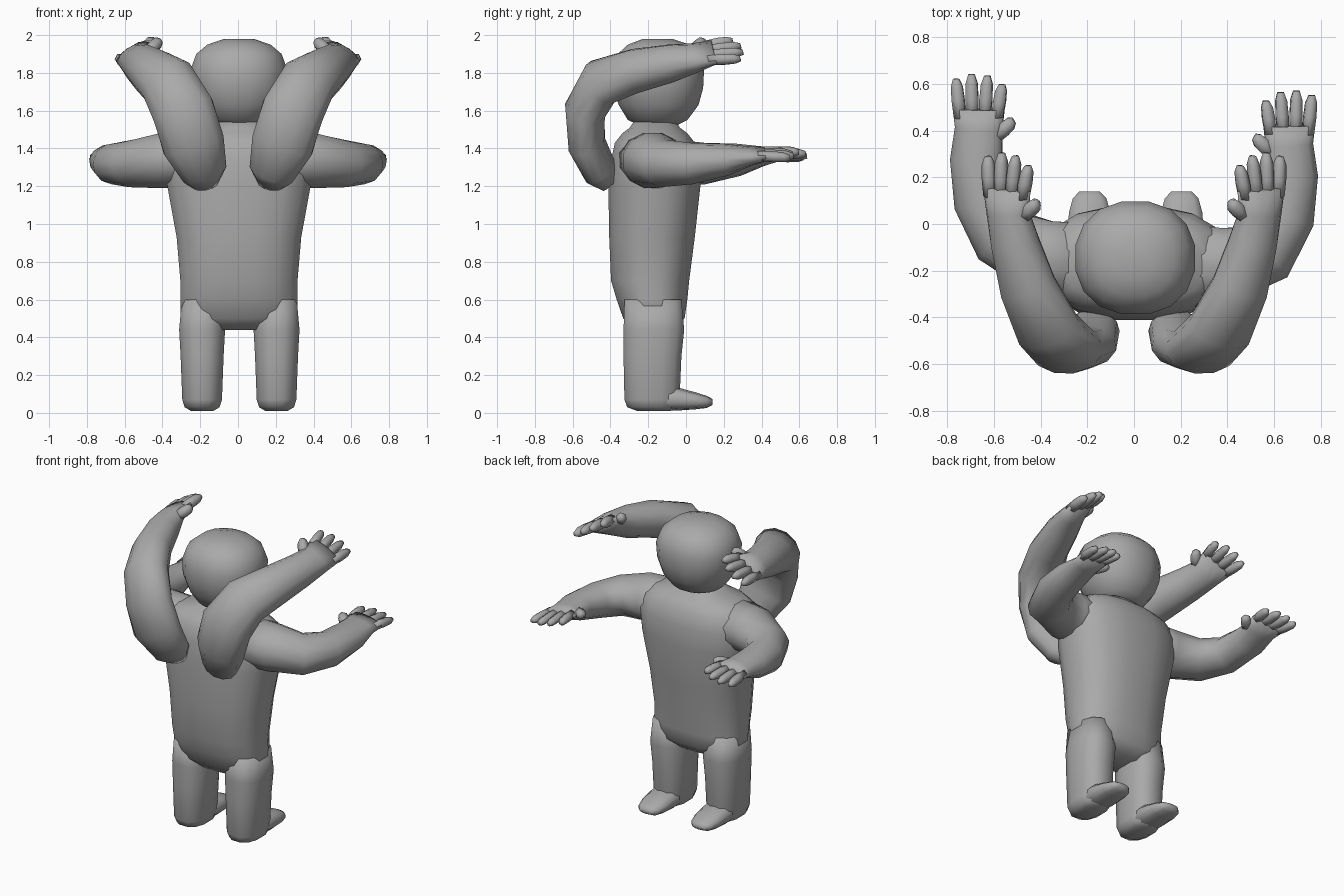
import bpy, bmesh, math
from mathutils import Vector

cube = bpy.data.objects.get("Cube")
if cube:
    bpy.data.objects.remove(cube)

clay = bpy.data.materials.new("clay_grey")
clay.use_nodes = True
GREY = (0.4, 0.4, 0.4, 1)
clay.diffuse_color = GREY
clay.node_tree.nodes["Principled BSDF"].inputs["Base Color"].default_value = GREY


def soft(a, p):
    return math.copysign(abs(a) ** p, a)


def loft(name, rings, sides=12, p=1.0):
    """Skin a row of rings, each given as centre, half-width and half-height vectors."""
    bm = bmesh.new()
    loops = []
    for c, u, v in rings:
        angles = [2 * math.pi * (i + 0.5) / sides for i in range(sides)]
        loops.append([bm.verts.new(c + u * soft(math.cos(a), p) + v * soft(math.sin(a), p))
                      for a in angles])
    for a, b in zip(loops, loops[1:]):
        for i in range(sides):
            j = (i + 1) % sides
            bm.faces.new((a[i], a[j], b[j], b[i]))
    bm.faces.new(loops[0])
    bm.faces.new(loops[-1])
    bmesh.ops.recalc_face_normals(bm, faces=bm.faces)
    for f in bm.faces:
        f.smooth = True
    mesh = bpy.data.meshes.new(name)
    bm.to_mesh(mesh)
    bm.free()
    mesh.materials.append(clay)
    obj = bpy.data.objects.new(name, mesh)
    bpy.context.collection.objects.link(obj)


def upright(x, rows):
    """Rings stacked in z from rows of z, half-width, back y, front y."""
    return [(Vector((x, (a + b) / 2, z)), Vector((w, 0, 0)), Vector((0, (b - a) / 2, 0)))
            for z, w, a, b in rows]


def digit(name, base, way, u, v, width, thick):
    loft(name, [(base + way * k, u * width * s, v * thick * s)
                for k, s in ((-0.3, 0.9), (0.3, 1), (0.75, 0.9), (1, 0.5))], 6)


def arm(name, s, path, roll, droop, shift=0):
    """Bent arm with a flat hand; path rows are x, y, z, half-width, half-height."""
    pts = [Vector((s * x, y + shift * min(1, i / 2), z)) for i, (x, y, z, _, _) in enumerate(path)]
    inner = Vector((-s, 0, roll))
    rings = []
    for i, row in enumerate(path):
        t = (pts[min(i + 1, len(pts) - 1)] - pts[max(i - 1, 0)]).normalized()
        if i == 0 and abs(t.x) > 0.8:
            t = Vector((s, 0, 0))
        ref = Vector((0, 1, 0)) if abs(t.x) > 0.8 else inner
        u = (ref - t * ref.dot(t)).normalized()
        v = t.cross(u) * s
        rings.append((pts[i], u * row[3], v * row[4]))
    loft(name + "_arm", rings)
    # fingers fan out from the palm edge, thumb points inward
    c, w, h = pts[-1], path[-1][3], path[-1][4]
    for k, length in enumerate((0.11, 0.145, 0.15, 0.13)):
        f = (k - 1.5) / 1.5
        base = c - u * (f * w * 0.74)
        way = (t - u * f * 0.12 - v * droop).normalized() * length
        digit(f"{name}_finger_{k + 1}", base, way, u, v, w * 0.27, h * 0.85)
    digit(name + "_thumb", c - t * 0.1 + u * w * 0.8, u * 0.06 + t * 0.055,
          (t - u * 0.6).normalized(), v, 0.036, h * 0.9)


# torso and head
loft("torso", upright(0.005, [
    (0.44, 0.2, -0.27, -0.07), (0.5, 0.312, -0.335, -0.005), (0.6, 0.315, -0.37, 0.01),
    (0.7, 0.315, -0.4, 0.02), (0.93, 0.335, -0.41, 0.05), (1.2, 0.385, -0.415, 0.08),
    (1.34, 0.4, -0.4, 0.075), (1.43, 0.37, -0.38, 0.05), (1.48, 0.3, -0.34, 0.01),
    (1.51, 0.17, -0.3, -0.03), (1.54, 0.13, -0.28, -0.05)]), 16, 0.8)
loft("head", upright(0.005, [
    (1.52, 0.09, -0.24, -0.05), (1.55, 0.16, -0.31, 0.01), (1.63, 0.22, -0.36, 0.07),
    (1.72, 0.252, -0.39, 0.095), (1.82, 0.26, -0.39, 0.1), (1.9, 0.23, -0.365, 0.075),
    (1.95, 0.17, -0.31, 0.02), (1.98, 0.08, -0.23, -0.07)]), 16, 0.9)

# legs and feet
for side, s in (("left", 1), ("right", -1)):
    x = s * 0.197 + 0.007
    loft(side + "_leg", upright(x, [
        (0.01, 0.06, -0.26, -0.08), (0.03, 0.095, -0.315, -0.04), (0.07, 0.108, -0.33, -0.03),
        (0.3, 0.117, -0.335, -0.02), (0.44, 0.125, -0.335, -0.005), (0.6, 0.11, -0.33, -0.02)]),
        12, 0.8)
    loft(side + "_foot", [(Vector((x, y, z)), Vector((w, 0, 0)), Vector((0, 0, h)))
         for y, z, w, h in ((-0.25, 0.07, 0.08, 0.05), (-0.05, 0.074, 0.1, 0.062),
                            (0.05, 0.064, 0.092, 0.045), (0.11, 0.058, 0.075, 0.032),
                            (0.14, 0.058, 0.045, 0.016))], 10, 0.8)

    # lower pair grows from the shoulders, upper pair from the back
    arm(side + "_lower", s, [
        (0.18, -0.18, 1.34, 0.19, 0.15), (0.4, -0.14, 1.335, 0.165, 0.15),
        (0.57, -0.05, 1.32, 0.14, 0.125), (0.655, 0.1, 1.32, 0.12, 0.11),
        (0.675, 0.28, 1.34, 0.115, 0.085), (0.665, 0.41, 1.36, 0.105, 0.05),
        (0.665, 0.49, 1.37, 0.115, 0.035)], 0.15, 0.15, -0.07 if s > 0 else 0)
    arm(side + "_upper", s, [
        (0.17, -0.4, 1.21, 0.07, 0.05), (0.18, -0.45, 1.27, 0.125, 0.09),
        (0.235, -0.525, 1.42, 0.17, 0.1), (0.29, -0.535, 1.6, 0.17, 0.11),
        (0.37, -0.45, 1.75, 0.155, 0.12), (0.455, -0.27, 1.81, 0.13, 0.115),
        (0.51, -0.08, 1.85, 0.11, 0.1), (0.54, 0.05, 1.88, 0.1, 0.07),
        (0.545, 0.15, 1.91, 0.115, 0.04)], 0.6, 0.2)
